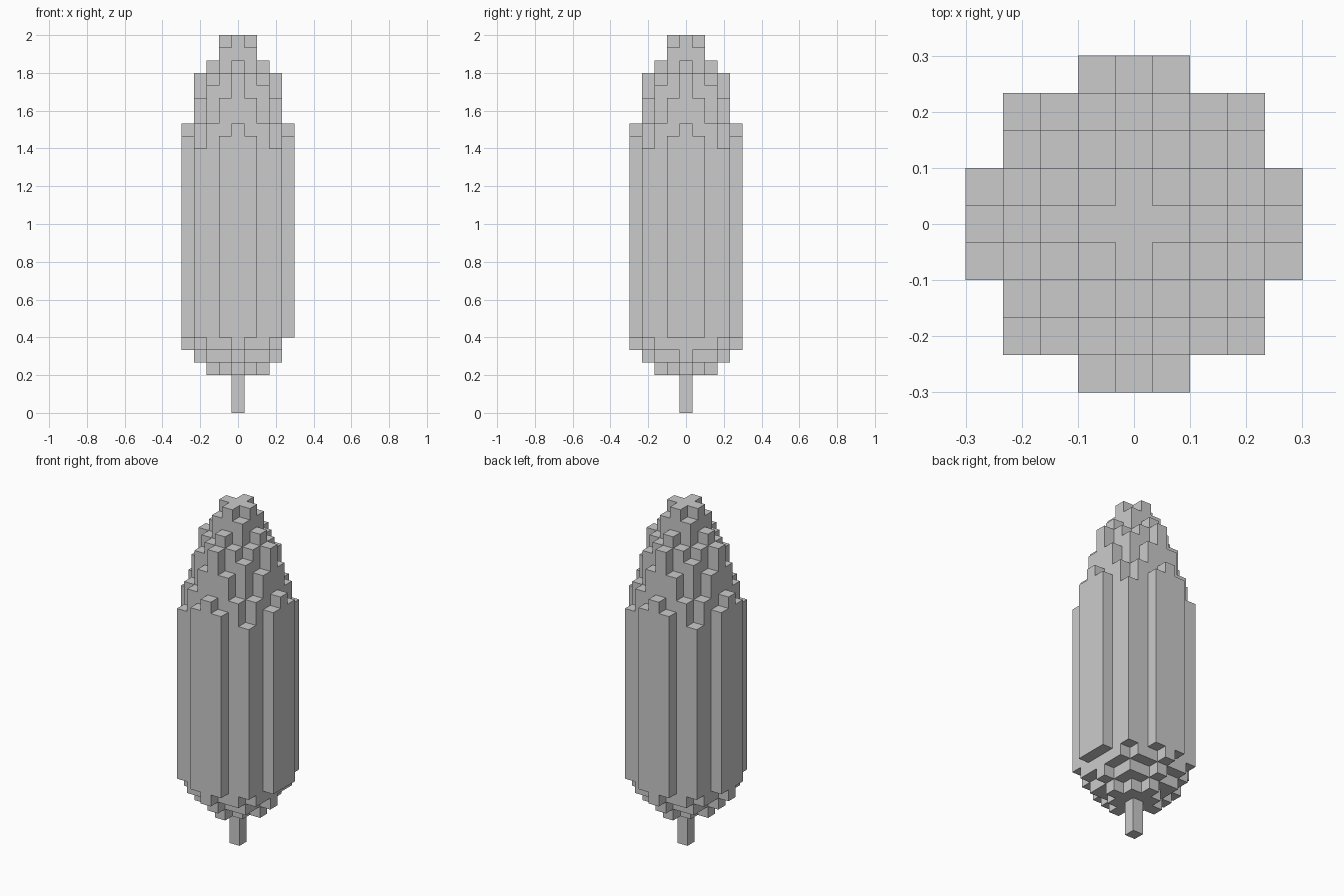
import bpy, bmesh, math
from mathutils import Vector

if "Cube" in bpy.data.objects:
    bpy.data.objects.remove(bpy.data.objects["Cube"])

S = 2 / 30  # voxel size

# Foliage column (bottom, top) levels by distance from the axis, mirrored 8 ways
COLUMNS = {(0, 0): (3, 30), (1, 0): (3, 30), (1, 1): (3, 29),
           (2, 0): (3, 28), (2, 1): (4, 27), (2, 2): (4, 26),
           (3, 0): (4, 27), (3, 1): (5, 25), (3, 2): (5, 23), (3, 3): (6, 21),
           (4, 0): (5, 23), (4, 1): (6, 22)}

foliage = set()
for x in range(-4, 5):
    for y in range(-4, 5):
        key = (max(abs(x), abs(y)), min(abs(x), abs(y)))
        if key in COLUMNS:
            foliage |= {(x, y, z) for z in range(*COLUMNS[key])}
foliage.discard((4, 0, 5))  # small notch under the right side
trunk = {(0, 0, z) for z in range(3)}
solid = foliage | trunk


def voxel_object(name, cells):
    """Skin the cells with only the faces that are exposed to the air."""
    bm = bmesh.new()
    for c in sorted(cells):
        for axis in range(3):
            for sign in (-1, 1):
                n = [0, 0, 0]
                n[axis] = sign
                if tuple(a + b for a, b in zip(c, n)) in solid:
                    continue
                u, v = Vector((0, 0, 0)), Vector((0, 0, 0))
                u[(axis + 1) % 3] = 0.5
                v[(axis + 2) % 3] = 0.5 * sign
                mid = Vector((c[0], c[1], c[2] + 0.5)) + Vector(n) * 0.5
                bm.faces.new([bm.verts.new((mid + p) * S)
                              for p in (-u - v, u - v, u + v, v - u)])
    bmesh.ops.remove_doubles(bm, verts=bm.verts[:], dist=1e-4)
    bmesh.ops.dissolve_limit(bm, angle_limit=math.radians(1),
                             verts=bm.verts[:], edges=bm.edges[:])
    mesh = bpy.data.meshes.new(name)
    bm.to_mesh(mesh)
    bm.free()
    obj = bpy.data.objects.new(name, mesh)
    bpy.context.collection.objects.link(obj)
    return obj


voxel_object("foliage", foliage)
voxel_object("trunk", trunk)
